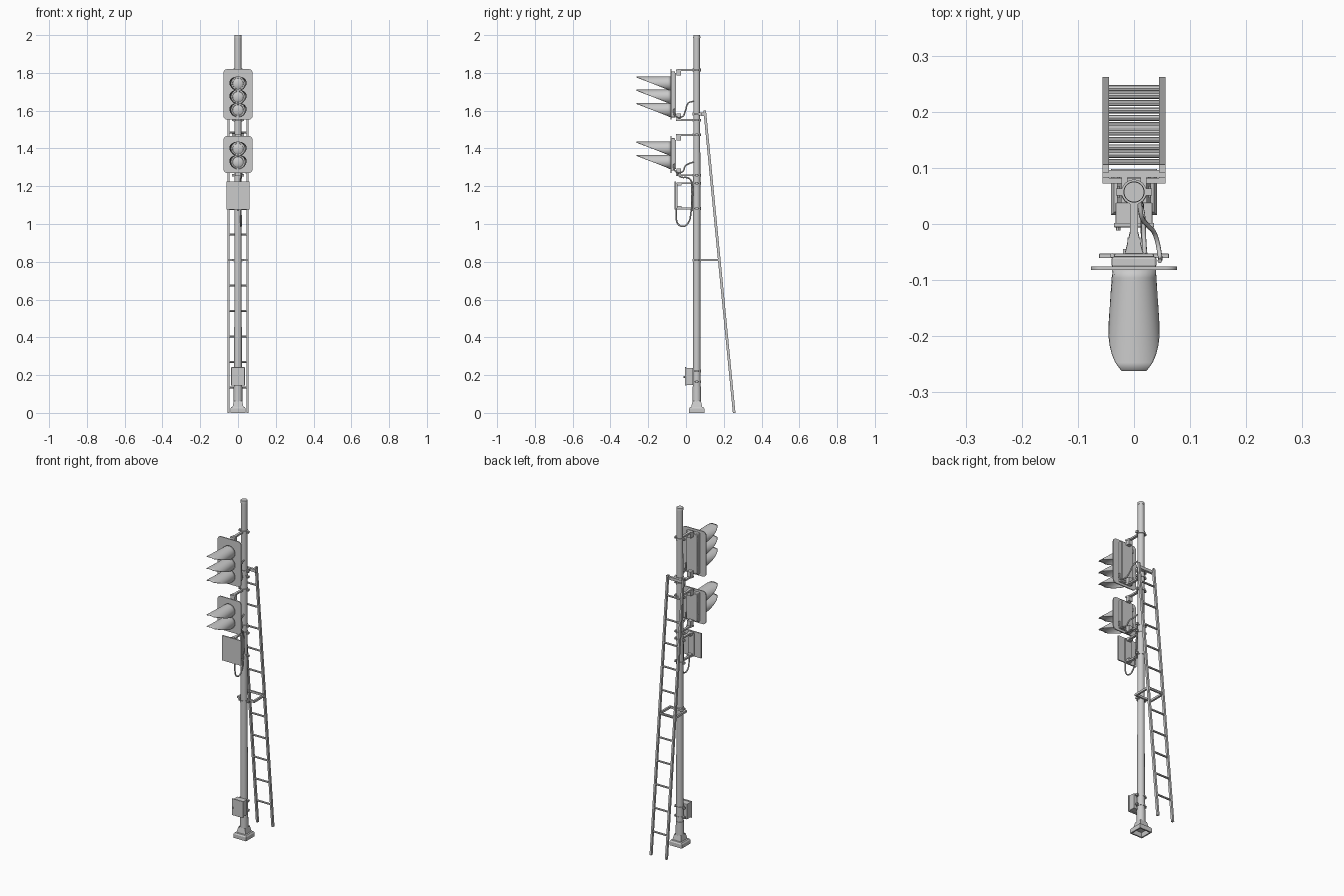
import bpy, bmesh, math
from mathutils import Vector

if "Cube" in bpy.data.objects:
    bpy.data.objects.remove(bpy.data.objects["Cube"])

PY = 0.057  # pole centre y


def finish(name, bm, smooth=False):
    bmesh.ops.recalc_face_normals(bm, faces=bm.faces)
    me = bpy.data.meshes.new(name)
    bm.to_mesh(me)
    bm.free()
    ob = bpy.data.objects.new(name, me)
    bpy.context.collection.objects.link(ob)
    if smooth:
        bpy.ops.object.select_all(action='DESELECT')
        ob.select_set(True)
        bpy.context.view_layer.objects.active = ob
        bpy.ops.object.shade_smooth_by_angle(angle=math.radians(40))
    return ob


def box(name, x, y, z, bevel=0.0):
    bm = bmesh.new()
    bmesh.ops.create_cube(bm, size=1)
    for v in bm.verts:
        v.co = [a[0] + (c + 0.5) * (a[1] - a[0]) for a, c in zip((x, y, z), v.co)]
    if bevel:
        bmesh.ops.bevel(bm, geom=bm.edges[:], offset=bevel, segments=2, affect='EDGES', profile=0.5)
    return finish(name, bm)


def loft(name, rings, smooth=True, cap=True):
    bm = bmesh.new()
    vs = [[bm.verts.new(p) for p in r] for r in rings]
    n = len(vs[0])
    for a, b in zip(vs, vs[1:]):
        for i in range(n):
            j = (i + 1) % n
            bm.faces.new((a[i], a[j], b[j], b[i]))
    if cap:
        bm.faces.new(vs[0])
        bm.faces.new(vs[-1])
    return finish(name, bm, smooth)


def rod(name, a, b, r, r2=None, n=12):
    a, b = Vector(a), Vector(b)
    q = (b - a).to_track_quat('Z', 'Y')
    ang = [2 * math.pi * i / n for i in range(n)]
    rings = [[p + q @ Vector((s * math.cos(t), s * math.sin(t), 0)) for t in ang]
             for p, s in ((a, r), (b, r if r2 is None else r2))]
    return loft(name, rings)


def cable(name, pts, r=0.004):
    cu = bpy.data.curves.new(name, 'CURVE')
    cu.dimensions = '3D'
    cu.bevel_depth, cu.bevel_resolution, cu.resolution_u = r, 2, 6
    cu.use_fill_caps = True
    sp = cu.splines.new('BEZIER')
    sp.bezier_points.add(len(pts) - 1)
    for bp, p in zip(sp.bezier_points, pts):
        bp.co = p
        bp.handle_left_type = bp.handle_right_type = 'AUTO'
    ob = bpy.data.objects.new(name, cu)
    bpy.context.collection.objects.link(ob)
    bpy.ops.object.select_all(action='DESELECT')
    ob.select_set(True)
    bpy.context.view_layer.objects.active = ob
    bpy.ops.object.convert(target='MESH')


def rounded_plate(name, hx, z0, z1, y0, y1, r):
    prof = []
    for k, (cx, cz) in enumerate(((hx - r, z1 - r), (r - hx, z1 - r), (r - hx, z0 + r), (hx - r, z0 + r))):
        for i in range(6):
            t = math.pi / 2 * (k + i / 5)
            prof.append((cx + r * math.cos(t), cz + r * math.sin(t)))
    return loft(name, [[(x, y, z) for x, z in prof] for y in (y0, y1)])


def square(h, z):
    return [(sx * h, PY + sy * h, z) for sx, sy in ((-1, -1), (1, -1), (1, 1), (-1, 1))]


def hood(name, zc):
    # cowl: full circle at the root, cut on a slant to a blunt tip
    bm = bmesh.new()
    nt, na, r = 12, 20, 0.037
    rows = []
    for i in range(nt + 1):
        t = i / nt
        half = math.acos(1 - 2 * (1 - 0.95 * t))
        rx = r + 0.001 + 0.012 * t
        rows.append([bm.verts.new((rx * math.sin(a), -0.081 - 0.181 * t, zc + r * math.cos(a)))
                     for a in (half * (2 * j / na - 1) for j in range(na + 1))])
    for a, b in zip(rows, rows[1:]):
        for j in range(na):
            bm.faces.new((a[j], a[j + 1], b[j + 1], b[j]))
    bmesh.ops.remove_doubles(bm, verts=bm.verts, dist=1e-5)
    ob = finish(name, bm, True)
    m = ob.modifiers.new('thickness', 'SOLIDIFY')
    m.thickness, m.offset = 0.002, 0


def lens(name, zc):
    # rim ring, then a shallow dome
    rings = [[(r * math.cos(t), y, zc + r * math.sin(t)) for t in (2 * math.pi * i / 24 for i in range(24))]
             for r, y in ((0.036, -0.081), (0.036, -0.089), (0.029, -0.089), (0.028, -0.084),
                          (0.02, -0.088), (0.01, -0.09), (0.002, -0.0905))]
    loft(name, rings)


def clamp(name, z):
    rod(name + '_ring', (0, PY, z - 0.007), (0, PY, z + 0.007), 0.0225, n=16)
    for s in (-1, 1):
        box(name + '_ear', sorted((s * 0.02, s * 0.032)), (PY - 0.006, PY + 0.006), (z - 0.006, z + 0.006))
        rod(name + '_bolt', (s * 0.028, PY - 0.011, z), (s * 0.028, PY + 0.011, z), 0.0025, n=6)


def arm(name, z, y_end, drop):
    # horizontal arm from pole with a lug reaching the housing
    clamp(name + '_clamp', z)
    box(name, (-0.007, 0.007), (y_end, PY - 0.015), (z - 0.005, z + 0.005))
    box(name + '_lug', (-0.012, 0.012), (y_end - 0.006, y_end + 0.018), sorted((z + 0.004, z + drop)))
    w = [(-0.016, y_end - 0.008), (0.016, y_end - 0.008), (0.007, y_end + 0.03), (-0.007, y_end + 0.03)]
    loft(name + '_gusset', [[(x, y, z + d) for x, y in w] for d in (-0.004, 0.004)], False)


# mast with base, flare and cap
rod('mast', (0, PY, 0.03), (0, PY, 1.995), 0.0205, 0.0175, 20)
rod('mast_cap', (0, PY, 1.985), (0, PY, 2.0), 0.019, 0.018, 20)
rod('mast_sleeve', (0, PY, 0.05), (0, PY, 0.14), 0.0235, 0.0225, 16)
loft('base_shell', [square(0.033, 0), square(0.028, 0.024), square(0.028, 0.024), square(0.033, 0)][:2], False, False)
loft('base_foot', [square(0.033, 0), square(0.041, 0), square(0.041, 0.022), square(0.036, 0.03),
                   square(0.029, 0.032), square(0.022, 0.064)], False, False)
box('base_inner_top', (-0.028, 0.028), (PY - 0.028, PY + 0.028), (0.024, 0.028))

# small terminal box low on the mast
box('terminal_box', (-0.033, 0.033), (0.0, 0.038), (0.148, 0.238), 0.002)
box('terminal_box_lid', (-0.036, 0.036), (-0.006, 0.002), (0.144, 0.242), 0.002)
rod('terminal_box_latch', (-0.028, -0.012, 0.19), (-0.028, -0.004, 0.19), 0.004, n=8)
for z in (0.165, 0.222):
    clamp('terminal_clamp', z)

# signal heads: backboard, housing, lenses, hoods, arms
heads = (('upper', 1.552, 1.82, (1.743, 1.673, 1.603), 1.815, 1.55),
         ('lower', 1.27, 1.466, (1.398, 1.328), 1.472, 1.258))
for nm, z0, z1, lamps, zt, zb in heads:
    rounded_plate(nm + '_backboard', 0.077, z0, z1, -0.082, -0.076, 0.02)
    box(nm + '_housing', (-0.04, 0.04), (-0.077, -0.058), (z0 + 0.012, z1 - 0.012), 0.004)
    box(nm + '_rear_door', (-0.036, 0.036), (-0.06, -0.053), (z0 + 0.02, z1 - 0.02), 0.003)
    for z in (z0 + 0.05, z1 - 0.05):
        rod(nm + '_hinge', (-0.039, -0.056, z - 0.01), (-0.039, -0.056, z + 0.01), 0.004, n=8)
    for z in lamps:
        lens(nm + '_lens', z)
        hood(nm + '_hood', z)
    arm(nm + '_top_arm', zt, -0.045, -0.03)
    arm(nm + '_bottom_arm', zb, -0.045, 0.035)
    zc = zb + 0.1 if nm == 'upper' else zb + 0.07
    cable(nm + '_cable', [(0.046, -0.066, zb + 0.06), (0.046, -0.055, zb + 0.02), (0.038, -0.02, zb + 0.018),
                          (0.025, -0.003, zb + 0.05), (0.014, 0.012, zc - 0.01), (0.01, 0.04, zc)])

# marker plate on a C-shaped bracket
box('marker_plate', (-0.062, 0.062), (-0.061, -0.053), (1.076, 1.224), 0.001)
box('marker_spine', (-0.02, 0.02), (-0.054, -0.045), (1.085, 1.215))
for z, d in ((1.216, -0.012), (1.082, 0.012)):
    arm('marker_arm', z, -0.042, d)
box('marker_post', (-0.006, 0.006), (0.026, 0.038), (1.07, 1.225))
cable('marker_cable', [(0.014, -0.05, 1.1), (0.016, -0.052, 1.04), (0.016, -0.042, 1.0), (0.016, -0.014, 0.987),
                       (0.015, 0.014, 1.01), (0.014, 0.026, 1.06), (0.014, 0.034, 1.14), (0.013, 0.03, 1.22),
                       (0.016, 0.015, 1.242), (0.018, -0.03, 1.25), (0.02, -0.055, 1.28)])


# leaning ladder with rungs and stays
def lean(z):
    return 0.255 - (0.255 - 0.1) * z / 1.59


for s in (-1, 1):
    xs = sorted((s * 0.045, s * 0.056))
    loft('ladder_rail', [[(x, lean(z) + d, z) for x, d in
                          ((xs[0], -0.007), (xs[1], -0.007), (xs[1], 0.007), (xs[0], 0.007))]
                         for z in (0, 1.6)], False)
    box('ladder_mid_stay', xs, (0.076, lean(0.81)), (0.803, 0.815))
    box('ladder_top_stay', sorted((s * 0.012, s * 0.022)), (PY, 0.092), (1.575, 1.589))
for k in range(1, 12):
    z = 0.135 * k
    rod('ladder_rung', (-0.05, lean(z), z), (0.05, lean(z), z), 0.0055, n=8)
box('ladder_mid_bar_front', (-0.056, 0.056), (0.072, 0.082), (0.803, 0.815))
box('ladder_mid_bar_back', (-0.056, 0.056), (lean(0.81) - 0.006, lean(0.81) + 0.004), (0.803, 0.815))
box('ladder_top_bar', (-0.056, 0.056), (0.083, 0.096), (1.573, 1.59))
clamp('ladder_mid_clamp', 0.809)
clamp('ladder_top_clamp', 1.582)
